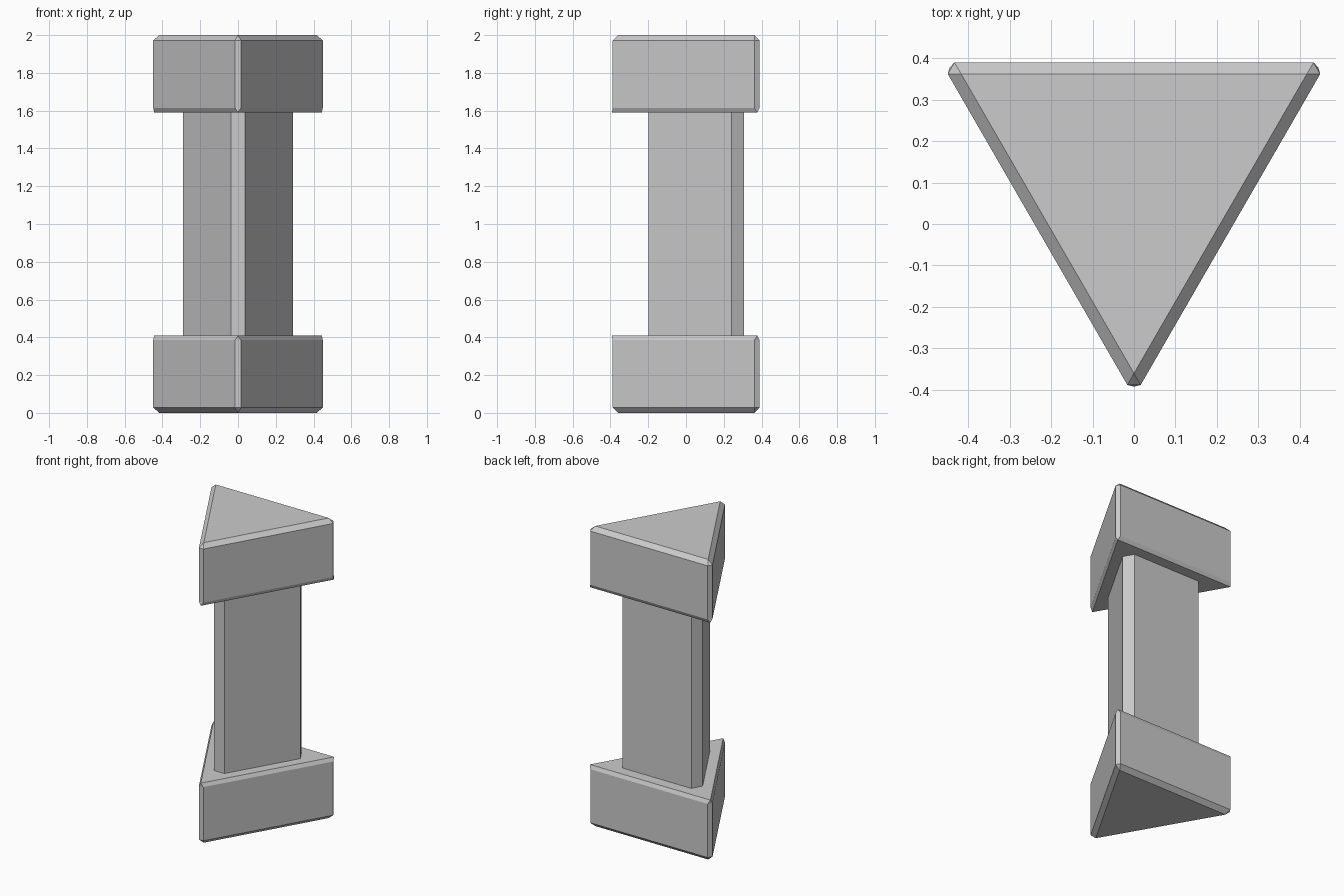
import bpy, bmesh
from math import sin, cos, radians
from mathutils import Vector

if "Cube" in bpy.data.objects:
    bpy.data.objects.remove(bpy.data.objects["Cube"])


def ring(R, w, cy):
    """Triangle of circumradius R pointing to -y, corners cut to half-width w."""
    pts = []
    for a in (-90, 30, 150):
        out = Vector((cos(radians(a)), sin(radians(a))))
        tan = Vector((-out.y, out.x))
        for s in (-1, 1):
            p = out * (R - w * 3 ** 0.5) + tan * s * w
            pts.append((p.x, p.y + cy))
    return pts


def loft(name, levels, cy):
    """Skin a stack of rings given as (z, R, w)."""
    bm = bmesh.new()
    rings = [[bm.verts.new((x, y, z)) for x, y in ring(R, w, cy)]
             for z, R, w in levels]
    for lo, hi in zip(rings, rings[1:]):
        for i in range(6):
            j = (i + 1) % 6
            bm.faces.new((lo[i], lo[j], hi[j], hi[i]))
    bm.faces.new(rings[0][::-1])
    bm.faces.new(rings[-1])
    # corners with zero width collapse to a point
    bmesh.ops.remove_doubles(bm, verts=bm.verts, dist=0.0005)
    bmesh.ops.recalc_face_normals(bm, faces=bm.faces)
    me = bpy.data.meshes.new(name)
    bm.to_mesh(me)
    bm.free()
    ob = bpy.data.objects.new(name, me)
    bpy.context.collection.objects.link(ob)
    return ob


# End blocks: wide chamfer outside, narrow chamfer towards the shaft
block = [(0, 0.481, 0), (0.028, 0.537, 0.016),
         (0.385, 0.537, 0.016), (0.409, 0.513, 0)]
loft("bottom_block", block, 0.121)
loft("top_block", [(2 - z, R, w) for z, R, w in reversed(block)], 0.121)

# Shaft between the blocks
loft("shaft", [(0.405, 0.38, 0.038), (1.595, 0.38, 0.038)], 0.116)
